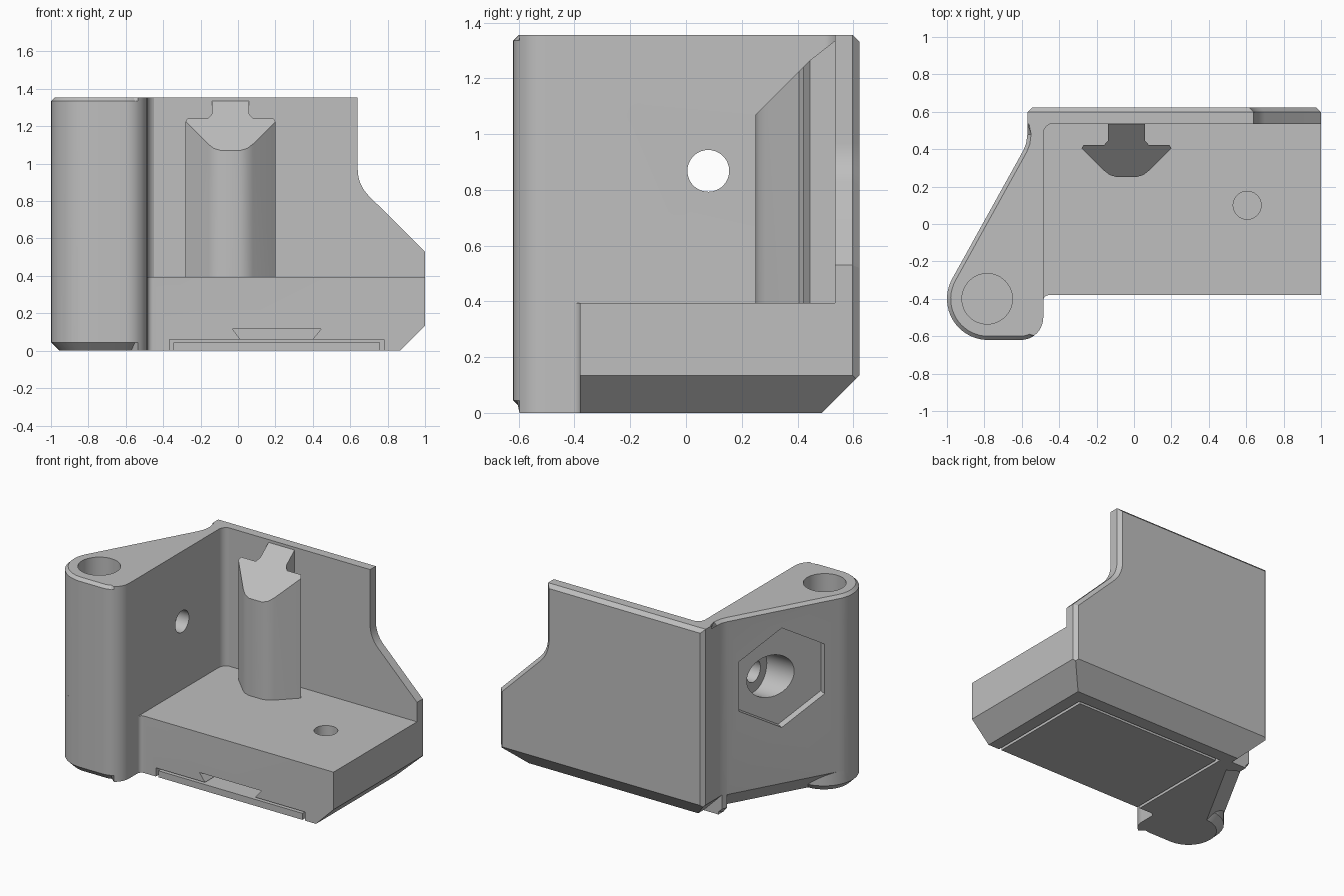
import bpy, bmesh
from math import sin, cos, radians
from mathutils import Vector

cube = bpy.data.objects.get("Cube")
if cube:
    bpy.data.objects.remove(cube, do_unlink=True)

grey = bpy.data.materials.new("light grey plastic")
grey.use_nodes = True
grey.diffuse_color = (0.52, 0.52, 0.52, 1)
grey.node_tree.nodes["Principled BSDF"].inputs["Base Color"].default_value = (0.52, 0.52, 0.52, 1)

# Frames turn (a, b, height) into world space
def plan(a, b, h):
    return (a, b, h)

def front(a, b, h):
    return (a, h, b)

def side(a, b, h):
    return (h, a, b)

def facing(angle):
    """Height runs outward along a horizontal direction, a sideways, b up."""
    c, s = cos(radians(angle)), sin(radians(angle))
    return lambda a, b, h: (c * h - s * a, s * h + c * a, b)

def arc(cx, cy, r, start, end, n=14):
    angles = [radians(start + (end - start) * i / n) for i in range(n + 1)]
    return [(cx + r * cos(t), cy + r * sin(t)) for t in angles]

def inset(pts, d, rule):
    """Offset an outline inwards with mitred corners where rule(x, y) holds."""
    area = sum(p[0] * q[1] - q[0] * p[1] for p, q in zip(pts, pts[1:] + pts[:1]))
    sign = 1 if area > 0 else -1
    out = []
    for i, p in enumerate(pts):
        p = Vector(p)
        e = (p - Vector(pts[i - 1])).normalized()
        f = (Vector(pts[(i + 1) % len(pts)]) - p).normalized()
        n = Vector((-e.y - f.y, e.x + f.x)) * sign
        move = n * (d / (1 + e.dot(f))) if rule(*p) else Vector((0, 0))
        out.append(tuple(p + move))
    return out

def prism(name, pts, lo, hi, frame=plan, low_cut=0, high_cut=0, rule=lambda x, y: True):
    """Extrude an outline, optionally chamfering either end."""
    layers = [(lo, low_cut)] if low_cut else []
    layers += [(lo + low_cut, 0), (hi - high_cut, 0)]
    layers += [(hi, high_cut)] if high_cut else []
    bm = bmesh.new()
    rings = [[bm.verts.new(frame(a, b, h)) for a, b in (inset(pts, d, rule) if d else pts)]
             for h, d in layers]
    n = len(pts)
    for r, s in zip(rings, rings[1:]):
        for i in range(n):
            j = (i + 1) % n
            bm.faces.new((r[i], r[j], s[j], s[i]))
    bm.faces.new(rings[0][::-1])
    bm.faces.new(rings[-1])
    bmesh.ops.recalc_face_normals(bm, faces=bm.faces)
    mesh = bpy.data.meshes.new(name)
    bm.to_mesh(mesh)
    bm.free()
    mesh.materials.append(grey)
    ob = bpy.data.objects.new(name, mesh)
    bpy.context.collection.objects.link(ob)
    return ob

def rect(x0, y0, x1, y1):
    return [(x0, y0), (x1, y0), (x1, y1), (x0, y1)]

def combine(target, other, operation):
    mod = target.modifiers.new(operation, "BOOLEAN")
    mod.operation, mod.object, mod.solver = operation, other, "EXACT"
    bpy.context.view_layer.update()
    graph = bpy.context.evaluated_depsgraph_get()
    mesh = bpy.data.meshes.new_from_object(target.evaluated_get(graph))
    target.modifiers.clear()
    target.data = mesh
    bpy.data.objects.remove(other, do_unlink=True)

def add(other):
    combine(bracket, other, "UNION")

def cut(other):
    combine(bracket, other, "DIFFERENCE")

TOP, FLOOR, SLANT = 1.355, 0.395, 151
POST = (-0.78, -0.4)

# Tower with the round post, slanted outer face and inner corner fillet
outline = (arc(-0.425, 0.48, 0.06, 90, 180, 8)
           + arc(-0.605, -0.5, 0.12, 0, -90, 10)
           + arc(*POST, 0.22, 270, SLANT, 18)
           + [(-0.592, 0.393), (-0.577, 0.43), (-0.57, 0.48), (-0.57, 0.58), (-0.425, 0.58)])
bracket = prism("bracket_body", outline, 0, TOP, plan, 0.045, 0.02,
                lambda x, y: x < -0.55 and y < 0.57)

# Back wall with the stepped right end
wall = [(-0.57, 0), (1, 0), (1, 0.53)] + arc(0.84, 0.97, 0.2, 225, 180, 8) + [(0.64, TOP), (-0.57, TOP)]
add(prism("back_wall", wall, 0.535, 0.623, front, 0, 0.025))

# Thick base slab
slab = [(-0.55, -0.41)] + arc(-0.455, -0.41, 0.03, 180, 90, 5) + [(1, -0.38), (1, 0.58), (-0.55, 0.58)]
add(prism("base_slab", slab, 0, FLOOR))

# T-shaped rail with a sloping top
half = [(0.1, 0.56), (0.1, 0.445), (0.12, 0.422), (0.23, 0.422), (0.24, 0.405),
        (0.12, 0.285), (0.09, 0.262), (0.05, 0.25)]
rail_pts = [(x - 0.04, y) for x, y in half] + [(-x - 0.04, y) for x, y in reversed(half)]
rail = prism("rail", rail_pts, 0.3, 1)
for v in rail.data.vertices:
    if v.co.z > 0.9:
        v.co.z = min(TOP, v.co.y + 0.82)
add(rail)

# Sloped lower edges: back, right end, slanted side, left corner
for angle, dist, t0, t1 in ((90, 0.623, -2, 2), (0, 1, -2, 2),
                            (SLANT, 0.708, -0.06, 1.2), (180, 0.57, -1, -0.43)):
    inner = dist - 0.145
    wedge = [(inner, -0.01), (dist + 0.1, -0.01), (dist + 0.1, 0.235)]
    f = facing(angle)
    cut(prism("edge_cutter", wedge, t0, t1, lambda a, b, h, f=f: f(h, b, a)))

# Foot of the round post stays full below the slanted side
add(prism("post_foot", arc(*POST, 0.22, 0, 350, 35), 0, 0.5, plan, 0.045))

# Vertical holes in post and floor
cut(prism("post_hole", arc(-0.785, -0.4, 0.135, 0, 352.5, 47), 0.4, 2))
cut(prism("floor_hole", arc(0.605, 0.1, 0.075, 0, 350, 35), 0.2, 0.8))

# Cross hole, counterbore and hexagonal pocket through the slanted side
cut(prism("cross_hole", arc(0.08, 0.868, 0.075, 0, 350, 35), -1.2, -0.4, side))
cut(prism("counterbore", arc(0.08, 0.868, 0.145, 0, 350, 35), -1.2, -0.575, side))
cut(prism("hex_pocket", arc(0.325, 0.868, 0.345, 30, 330, 5), 0.655, 0.9, facing(SLANT)))

# Underside recess with dovetail slot
cut(prism("plate_recess", rect(-0.365, -0.6, 0.78, 0.4), -0.1, 0.06))
cut(prism("dovetail_slot", [(0.02, 0.05), (0.39, 0.05), (0.445, 0.117), (-0.03, 0.117)], -0.6, 0.3, front))

# Plate sitting in the recess
plate = prism("bottom_plate", rect(-0.345, -0.38, 0.76, 0.38), 0, 0.045)

for ob in (bracket, plate):
    bpy.ops.object.select_all(action="DESELECT")
    ob.select_set(True)
    bpy.context.view_layer.objects.active = ob
    bpy.ops.object.shade_smooth_by_angle(angle=radians(25))
